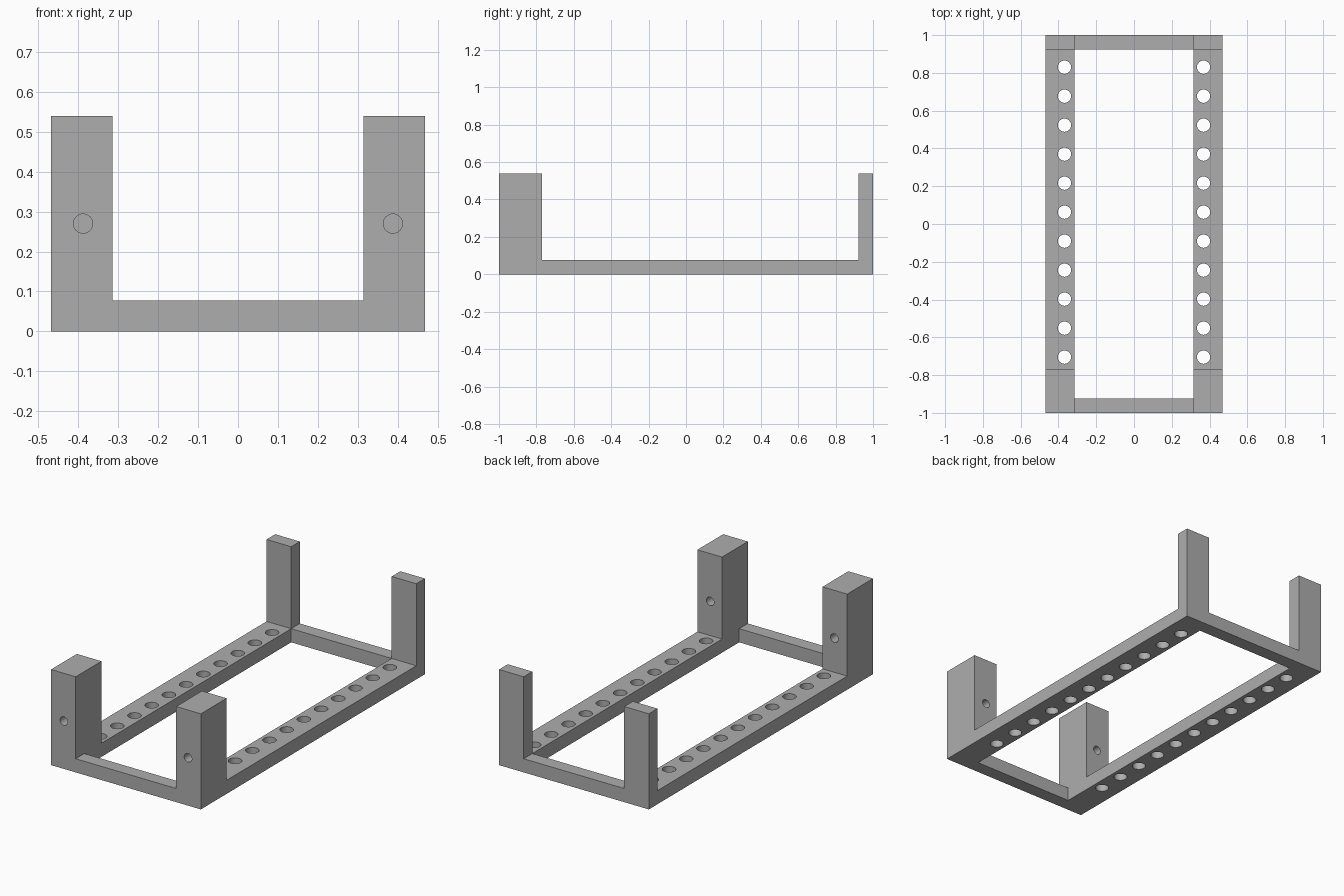
import bpy, bmesh, math
from mathutils import Matrix

if "Cube" in bpy.data.objects:
    bpy.data.objects.remove(bpy.data.objects["Cube"])

X, XI = 0.468, 0.314      # outer and inner half width
T, H = 0.077, 0.54        # bar thickness, post height
BLOCK = -0.77             # rear face of the front blocks

grey = bpy.data.materials.new("grey")
grey.diffuse_color = (0.42, 0.42, 0.42, 1)
grey.use_nodes = True
grey.node_tree.nodes["Principled BSDF"].inputs["Base Color"].default_value = grey.diffuse_color


def finish(name, bm):
    bmesh.ops.recalc_face_normals(bm, faces=bm.faces)
    me = bpy.data.meshes.new(name)
    bm.to_mesh(me)
    bm.free()
    me.materials.append(grey)
    ob = bpy.data.objects.new(name, me)
    bpy.context.collection.objects.link(ob)
    return ob


def extrude(name, points, axis, a, b):
    """Extrude a profile: (y, z) points along x, or (x, z) points along y."""
    bm = bmesh.new()
    place = (lambda p: (a, p[0], p[1])) if axis == 'x' else (lambda p: (p[0], a, p[1]))
    face = bm.faces.new([bm.verts.new(place(p)) for p in points])
    res = bmesh.ops.extrude_face_region(bm, geom=[face])
    move = (b - a, 0, 0) if axis == 'x' else (0, b - a, 0)
    bmesh.ops.translate(bm, vec=move,
                        verts=[g for g in res['geom'] if isinstance(g, bmesh.types.BMVert)])
    return finish(name, bm)


def drills(name, centres, radius, depth, rot):
    bm = bmesh.new()
    for c in centres:
        bmesh.ops.create_cone(bm, cap_ends=True, segments=32, radius1=radius, radius2=radius,
                              depth=depth, matrix=Matrix.Translation(c) @ rot)
    return finish(name, bm)


def cut(ob, cutter):
    mod = ob.modifiers.new("cut", 'BOOLEAN')
    mod.operation, mod.solver, mod.object = 'DIFFERENCE', 'EXACT', cutter
    bpy.context.view_layer.objects.active = ob
    bpy.ops.object.modifier_apply(modifier=mod.name)
    bpy.data.objects.remove(cutter)


# front frame: U-shaped plate
front = extrude("front_frame",
                [(-X, 0), (X, 0), (X, H), (XI, H), (XI, T), (-XI, T), (-XI, H), (-X, H)],
                'y', -1, -1 + T)

# main frame: side profile across the full width, then opened up between the rails,
# leaving the low rear crossbar
main = extrude("rail_frame",
               [(-1 + T, 0), (1, 0), (1, H), (1 - T, H), (1 - T, T), (BLOCK, T),
                (BLOCK, H), (-1 + T, H)], 'x', -X, X)
cut(main, extrude("opening", [(-2, -1), (1 - T, -1), (1 - T, T), (2, T), (2, 1), (-2, 1)],
                  'x', -XI, XI))

# row of vertical holes along each rail
holes = [(s * 0.368, 0.83 - 0.1535 * i, 0.04) for s in (-1, 1) for i in range(11)]
cut(main, drills("rail_drills", holes, 0.035, 0.2, Matrix()))

# horizontal hole through each front post and block
along_y = Matrix.Rotation(math.pi / 2, 4, 'X')
for ob in (front, main):
    cut(ob, drills("post_drills", [(s * 0.388, -0.89, 0.27) for s in (-1, 1)],
                   0.024, 0.5, along_y))

# smooth hole walls, sharp edges
for ob in (front, main):
    bpy.ops.object.select_all(action='DESELECT')
    ob.select_set(True)
    bpy.context.view_layer.objects.active = ob
    bpy.ops.object.shade_smooth_by_angle()
